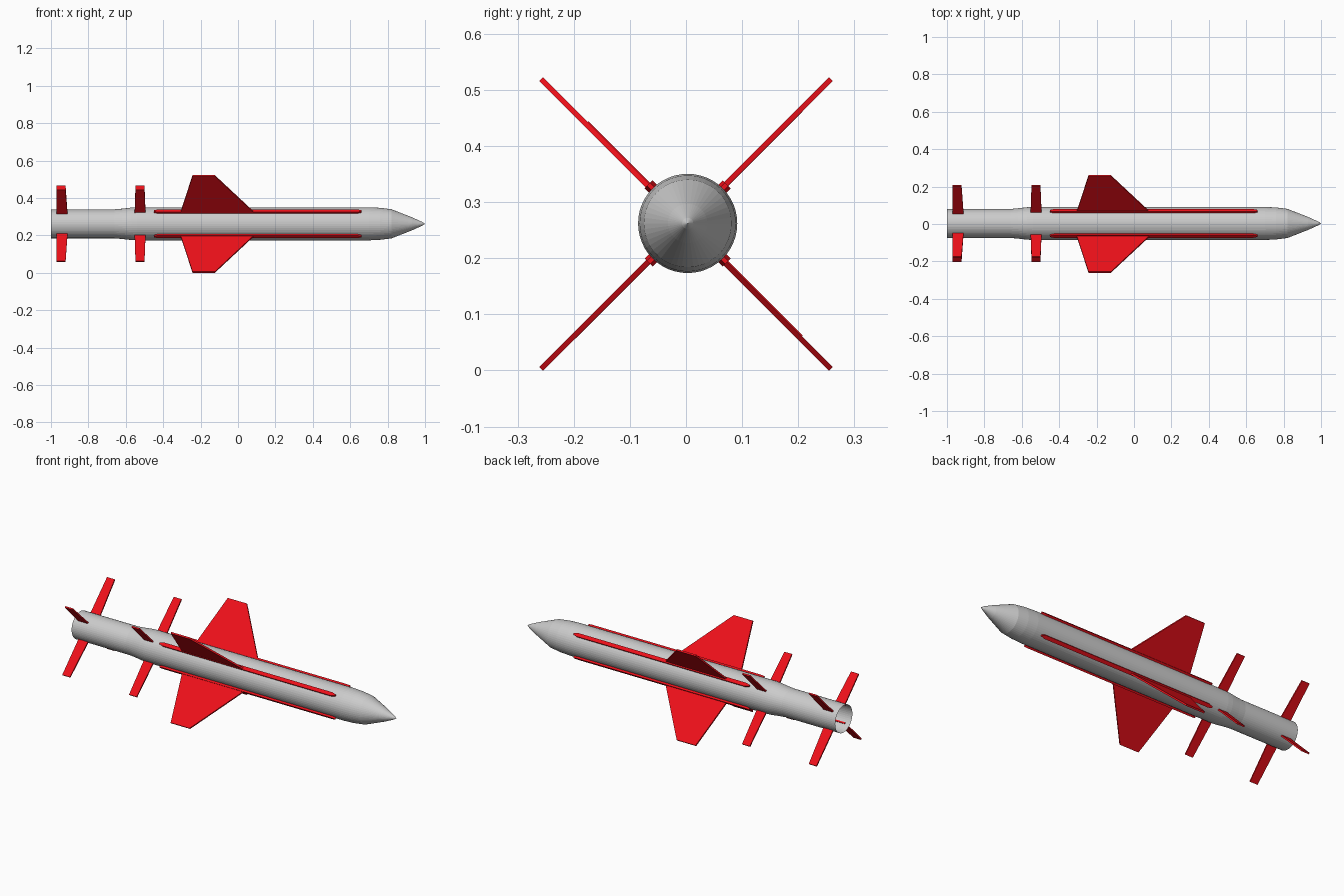
import bpy, bmesh
from math import radians, pi, sin, cos
from mathutils import Matrix, Vector

if "Cube" in bpy.data.objects:
    bpy.data.objects.remove(bpy.data.objects["Cube"])

BODY_Y, BODY_Z = 0.003, 0.262

red = bpy.data.materials.new("red")
red.diffuse_color = (0.85, 0.005, 0.01, 1)
red.use_nodes = True
red.node_tree.nodes["Principled BSDF"].inputs["Base Color"].default_value = red.diffuse_color


def add_object(name, bm, matrix, material=None):
    bmesh.ops.recalc_face_normals(bm, faces=bm.faces)
    mesh = bpy.data.meshes.new(name)
    bm.to_mesh(mesh)
    bm.free()
    obj = bpy.data.objects.new(name, mesh)
    obj.matrix_world = matrix
    if material:
        mesh.materials.append(material)
    bpy.context.collection.objects.link(obj)
    return obj


def prism(name, outline, extrude, matrix):
    """Closed flat outline pushed along a vector."""
    bm = bmesh.new()
    face = bm.faces.new([bm.verts.new(p) for p in outline])
    top = bmesh.ops.extrude_face_region(bm, geom=[face])["geom"]
    bmesh.ops.translate(bm, vec=Vector(extrude),
                        verts=[v for v in top if isinstance(v, bmesh.types.BMVert)])
    return add_object(name, bm, matrix, red)


def fin(name, root, tip, r_root, r_tip, thick, matrix):
    """Tapered plate standing radially (local z) from the body axis."""
    y = -thick / 2
    outline = [(root[0], y, r_root), (root[1], y, r_root),
               (tip[1], y, r_tip), (tip[0], y, r_tip)]
    prism(name, outline, (0, thick, 0), matrix)


# Fuselage: revolved profile, open at the tail
profile = [(-1.0, 0.0775), (-0.66, 0.0775), (-0.62, 0.081), (-0.57, 0.0868),
           (-0.54, 0.0884), (0.70, 0.0884), (0.76, 0.0855), (0.82, 0.078),
           (0.87, 0.0585), (0.93, 0.035), (0.985, 0.010), (1.0, 0.0)]
SIDES = 48
bm = bmesh.new()
rings = []
for x, r in profile[:-1]:
    rings.append([bm.verts.new((x, r * cos(2 * pi * k / SIDES), r * sin(2 * pi * k / SIDES)))
                  for k in range(SIDES)])
for a, b in zip(rings, rings[1:]):
    for k in range(SIDES):
        n = (k + 1) % SIDES
        bm.faces.new((a[k], a[n], b[n], b[k]))
nose = bm.verts.new((profile[-1][0], 0, 0))
for k in range(SIDES):
    bm.faces.new((rings[-1][k], rings[-1][(k + 1) % SIDES], nose))
add_object("fuselage", bm, Matrix.Translation((0, BODY_Y, BODY_Z)))

# Four-way set of wings, strakes and small fins in an X layout
for i in range(4):
    turn = Matrix.Rotation(radians(45 + 90 * i), 4, 'X')
    on_body = Matrix.Translation((0, BODY_Y, BODY_Z)) @ turn
    centred = Matrix.Translation((0, 0, 0.261)) @ turn

    # Main wing
    fin(f"main_wing_{i + 1}", (-0.309, 0.092), (-0.243, -0.124), 0.08, 0.365, 0.009, centred)

    # Long strake with chamfered ends
    x0, x1, w, c = -0.45, 0.66, 0.010, 0.022
    strake = [(x0, -w * 0.4, 0.08), (x0 + c, -w, 0.08), (x1 - c, -w, 0.08), (x1, -w * 0.4, 0.08),
              (x1, w * 0.4, 0.08), (x1 - c, w, 0.08), (x0 + c, w, 0.08), (x0, w * 0.4, 0.08)]
    prism(f"strake_{i + 1}", strake, (0, 0, 0.0185), on_body)

    # Small fins; the upper front pair is a little shorter
    reach = 0.254 if i == 0 else 0.286
    fin(f"middle_fin_{i + 1}", (-0.553, -0.494), (-0.548, -0.50), 0.075, reach, 0.008, on_body)
    fin(f"tail_fin_{i + 1}", (-0.971, -0.911), (-0.97, -0.922), 0.072, reach, 0.008, on_body)
